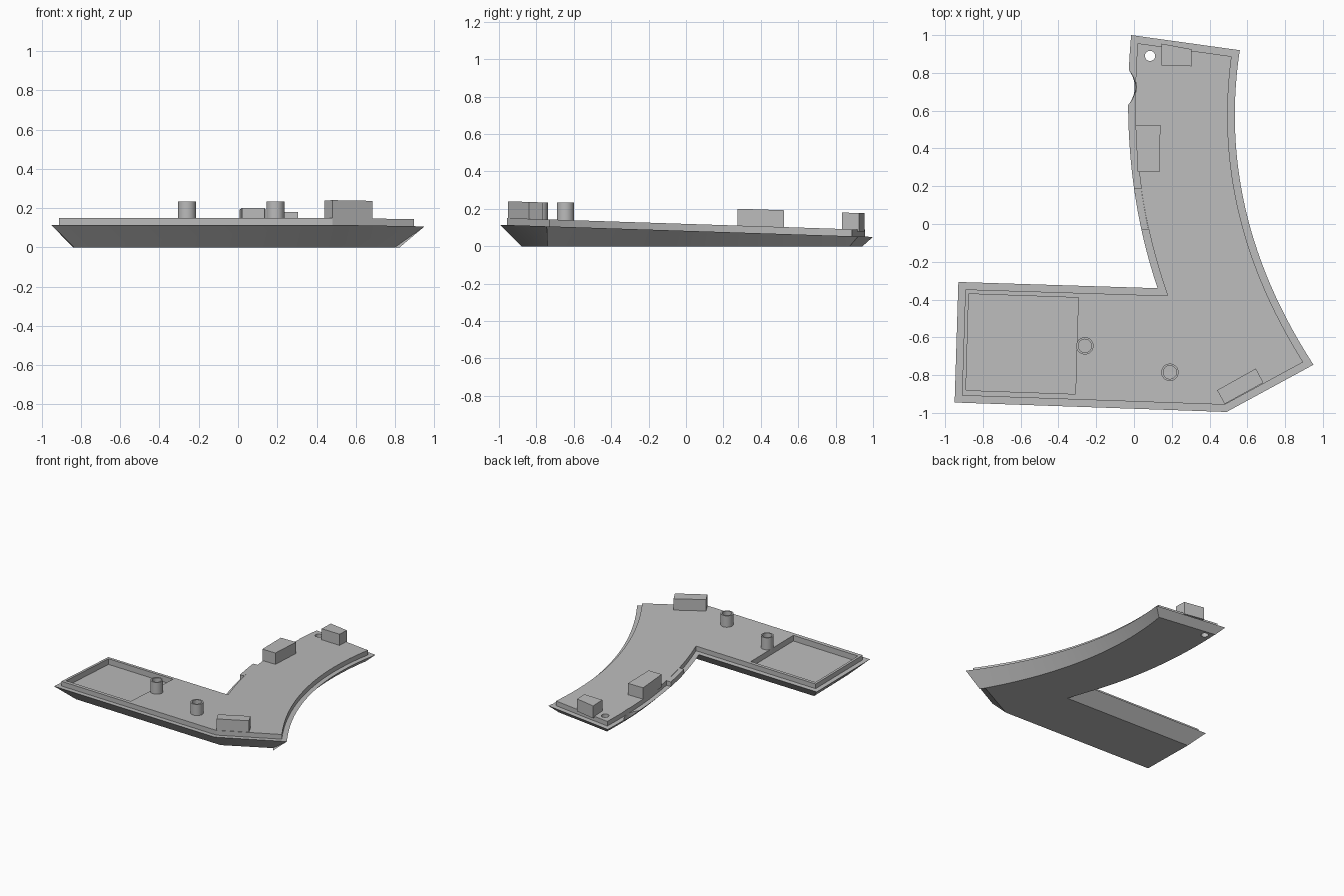
import bpy, bmesh
from mathutils import Vector

old = bpy.data.objects.get("Cube")
if old:
    bpy.data.objects.remove(old, do_unlink=True)

grey = bpy.data.materials.new("plain_grey")
grey.use_nodes = True
COLOUR = (0.5, 0.5, 0.5, 1)
grey.diffuse_color = COLOUR
grey.node_tree.nodes["Principled BSDF"].inputs["Base Color"].default_value = COLOUR

LIP, INSET = 0.037, 0.038


def rim(y):
    """Height of the sloping rim."""
    return 0.0825 - 0.0325 * y


def lagrange(pts, y):
    """Smooth x(y) curve through a few points."""
    x = 0
    for i, (xi, yi) in enumerate(pts):
        w = 1
        for j, (_, yj) in enumerate(pts):
            if i != j:
                w *= (y - yj) / (yi - yj)
        x += xi * w
    return x


def curve(pts, y0, y1, n):
    ys = [y0 + (y1 - y0) * i / n for i in range(n + 1)]
    return [(lagrange(pts, y), y) for y in ys]


def inset(pts, dist):
    """Mitred inward offset of a counter-clockwise outline; dist depends on y."""
    out = []
    for i, p in enumerate(pts):
        p, a, b = Vector(p), Vector(pts[i - 1]), Vector(pts[(i + 1) % len(pts)])
        d1, d2 = (p - a).normalized(), (b - p).normalized()
        n1, n2 = Vector((-d1.y, d1.x)), Vector((-d2.y, d2.x))
        out.append(tuple(p + (n1 + n2) * dist(p.y) / (1 + n1.dot(n2))))
    return out


def loft(name, rings):
    """Closed solid skinned through rings of (points, height function)."""
    bm = bmesh.new()
    loops = [[bm.verts.new((x, y, h(y))) for x, y in pts] for pts, h in rings]
    n = len(loops[0])
    for lo, hi in zip(loops, loops[1:]):
        for i in range(n):
            j = (i + 1) % n
            bm.faces.new((lo[i], lo[j], hi[j], hi[i]))
    bm.faces.new(loops[0][::-1])
    bm.faces.new(loops[-1])
    return finish(name, bm)


def finish(name, bm):
    bmesh.ops.recalc_face_normals(bm, faces=bm.faces)
    me = bpy.data.meshes.new(name)
    bm.to_mesh(me)
    bm.free()
    me.materials.append(grey)
    ob = bpy.data.objects.new(name, me)
    bpy.context.collection.objects.link(ob)
    return ob


def above(d):
    return lambda y: rim(y) + d


def prism(name, pts, low, high):
    return loft(name, [(pts, above(low)), (pts, above(high))])


def cylinder(name, x, y, z0, z1, r0, r1=None):
    bm = bmesh.new()
    bmesh.ops.create_cone(bm, cap_ends=True, segments=40, radius1=r0,
                          radius2=r1 or r0, depth=z1 - z0)
    bmesh.ops.translate(bm, verts=bm.verts, vec=(x, y, (z0 + z1) / 2))
    return finish(name, bm)


def select(ob):
    bpy.ops.object.select_all(action="DESELECT")
    ob.select_set(True)
    bpy.context.view_layer.objects.active = ob


def cut(ob, *cutters):
    for c in cutters:
        m = ob.modifiers.new("cut", "BOOLEAN")
        m.operation, m.solver, m.object = "DIFFERENCE", "EXACT", c
        select(ob)
        bpy.ops.object.modifier_apply(modifier=m.name)
        bpy.data.objects.remove(c, do_unlink=True)


def smooth(ob):
    select(ob)
    bpy.ops.object.shade_smooth_by_angle(angle=0.5)


# Outline: straight foot, long curved arm
outer_side = [(0.56, 0.92), (0.534, 0.61), (0.709, -0.29), (0.95, -0.745)]
inner_side = [(-0.015, 1.0), (-0.028, 0.5), (0.0, 0.19), (0.125, -0.34)]
outline = [(-0.93, -0.307), (-0.95, -0.945), (0.49, -0.995)]
outline += curve(outer_side, -0.745, 0.92, 28)
outline += curve(inner_side, 1.0, -0.34, 24)

# Plate with chamfered underside and raised deck
deck = inset(outline, lambda y: INSET)
body = loft("base_plate", [
    (inset(outline, rim), lambda y: 0),
    (outline, above(0)),
    (deck, above(0)),
    (deck, above(LIP)),
])

# Shallow tray, screw hole and edge scallop
tray = [(-0.875, -0.37), (-0.89, -0.88), (-0.31, -0.90), (-0.295, -0.39)]
cut(body,
    prism("tray_cutter", tray, -0.008, 0.1),
    cylinder("hole_cutter", 0.085, 0.89, -0.1, 0.3, 0.027),
    cylinder("scallop_cutter", -0.125, 0.725, -0.05, 0.2, 0.12, 0.15))
smooth(body)

# Section of the deck that reaches the inner edge
edge = curve(inner_side, 0.19, -0.03, 6)
strip = edge + [(x + INSET, y) for x, y in reversed(edge)]
smooth(prism("deck_edge_strip", strip, -0.002, LIP - 0.0005))

# Upright blocks
blocks = {
    "arm_block": ([(0.008, 0.525), (0.02, 0.275), (0.135, 0.275), (0.14, 0.525)], 0.127),
    "end_block": ([(0.145, 0.955), (0.145, 0.84), (0.305, 0.835), (0.305, 0.925)], 0.125),
    "corner_block": ([(0.44, -0.88), (0.48, -0.953), (0.685, -0.84), (0.645, -0.765)], 0.127),
}
for name, (pts, height) in blocks.items():
    prism(name, pts, LIP - 0.01, height)

# Hollow pegs
for name, x, y in (("left_peg", 0.19, -0.785), ("right_peg", -0.26, -0.645)):
    peg = cylinder(name, x, y, 0.12, 0.234, 0.046)
    cut(peg, cylinder("peg_cutter", x, y, 0.145, 0.3, 0.035))
    smooth(peg)
